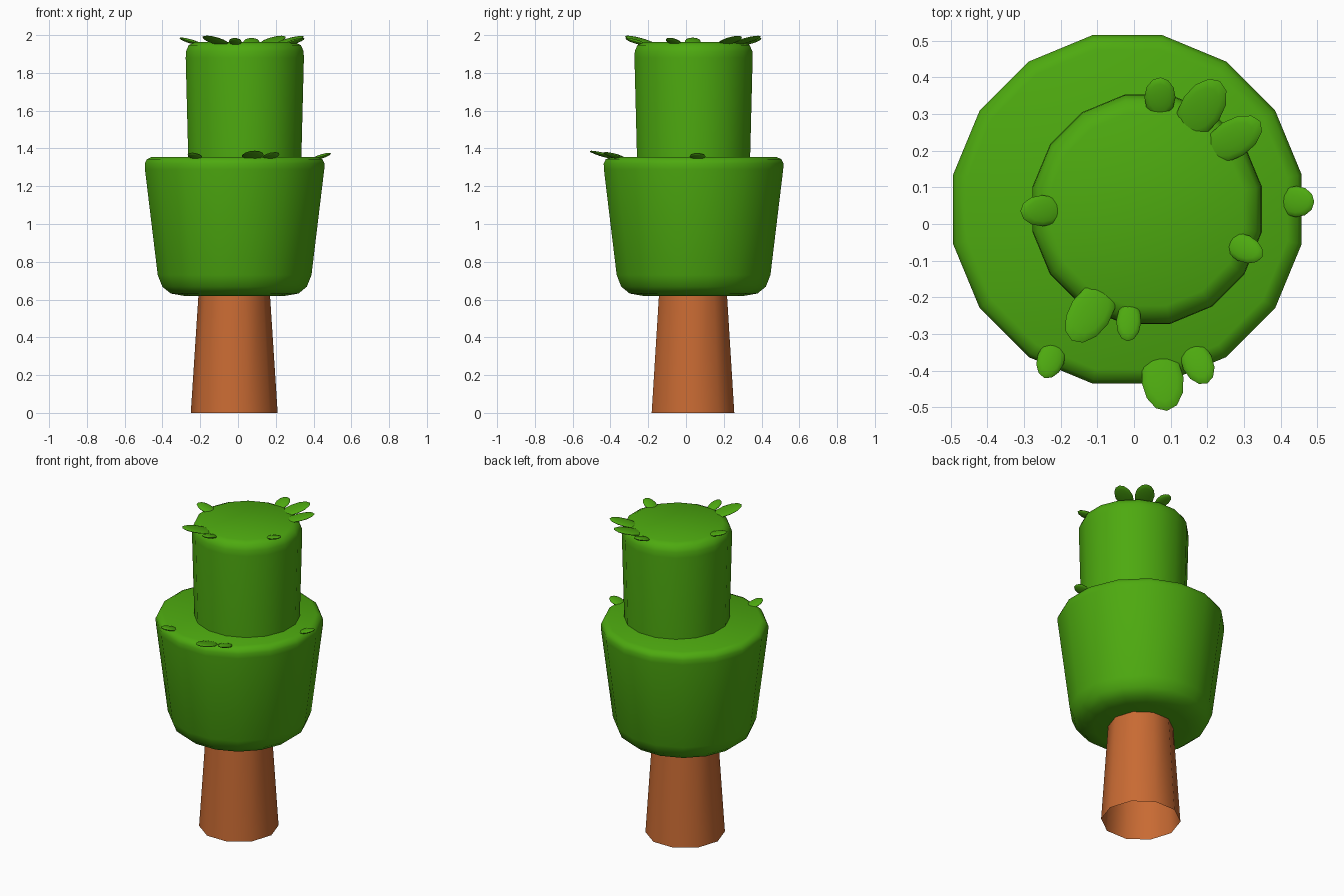
import bpy, bmesh, math
from mathutils import Matrix, Vector

if "Cube" in bpy.data.objects:
    bpy.data.objects.remove(bpy.data.objects["Cube"])


def material(name, rgb):
    m = bpy.data.materials.new(name)
    m.diffuse_color = (*rgb, 1)
    m.use_nodes = True
    m.node_tree.nodes["Principled BSDF"].inputs["Base Color"].default_value = m.diffuse_color
    return m


GREEN = material("leaf green", (0.075, 0.40, 0.005))
BROWN = material("bark brown", (0.58, 0.145, 0.033))


def finish(bm, name, mat, angle):
    me = bpy.data.meshes.new(name)
    bm.to_mesh(me)
    bm.free()
    me.materials.append(mat)
    ob = bpy.data.objects.new(name, me)
    bpy.context.collection.objects.link(ob)
    bpy.ops.object.select_all(action='DESELECT')
    bpy.context.view_layer.objects.active = ob
    ob.select_set(True)
    bpy.ops.object.shade_smooth_by_angle(angle=math.radians(angle))
    return ob


def turned(name, centre, profile, sides, phase, mat, caps, angle=45):
    """Stack of rings given as (radius, z), joined by quads."""
    bm = bmesh.new()
    rings = []
    for r, z in profile:
        rings.append([bm.verts.new((centre[0] + r * math.cos(a), centre[1] + r * math.sin(a), z))
                      for a in (2 * math.pi * (i + phase) / sides for i in range(sides))])
    for lo, hi in zip(rings, rings[1:]):
        for i in range(sides):
            j = (i + 1) % sides
            bm.faces.new((lo[i], lo[j], hi[j], hi[i]))
    if caps:
        bm.faces.new(rings[0][::-1])
        bm.faces.new(rings[-1])
    return finish(bm, name, mat, angle)


def leaf(name, base, tip, width, z):
    """Flattened ellipsoid rising outwards from the rim of a tier."""
    b, t = Vector((*base, z - 0.008)), Vector((*tip, z))
    length = (t - b).length
    t.z += 0.21 * length
    b -= (t - b) * 0.2                      # tuck the inner end into the tier
    x = (t - b).normalized()
    y = Vector((0, 0, 1)).cross(x).normalized()
    rot = Matrix((x, y, x.cross(y))).transposed().to_4x4()
    size = Matrix.Diagonal(((t - b).length / 2, width / 2, 0.011, 1))
    bm = bmesh.new()
    bmesh.ops.create_uvsphere(bm, u_segments=12, v_segments=8, radius=1,
                              matrix=Matrix.Translation((b + t) / 2) @ rot @ size)
    finish(bm, name, GREEN, 60)


# Trunk: open tapered tube
turned("trunk", (-0.02, 0.037), [(0.23, 0), (0.187, 0.66)], 10, 0, BROWN, False)

# Two rounded foliage tiers
turned("lower_foliage", (-0.018, 0.04),
       [(0.275, 0.62), (0.345, 0.632), (0.39, 0.668), (0.415, 0.73),
        (0.484, 1.29), (0.485, 1.32), (0.474, 1.343), (0.445, 1.356)],
       16, 0.5, GREEN, True)
turned("upper_foliage", (0.036, 0.04),
       [(0.304, 1.30), (0.319, 1.88), (0.317, 1.915), (0.303, 1.947), (0.268, 1.963)],
       16, 0.5, GREEN, True)

# Leaves sprouting at the rims: base, tip, width
UPPER = [((0.07, 0.31), (0.072, 0.40), 0.085), ((0.15, 0.265), (0.235, 0.39), 0.115),
         ((0.22, 0.20), (0.345, 0.28), 0.105), ((-0.21, 0.037), (-0.31, 0.035), 0.085),
         ((0.265, -0.05), (0.35, -0.09), 0.075), ((-0.085, -0.19), (-0.17, -0.318), 0.115),
         ((-0.012, -0.23), (-0.018, -0.32), 0.068)]
LOWER = [((-0.215, -0.335), (-0.245, -0.42), 0.075), ((0.07, -0.37), (0.09, -0.51), 0.115),
         ((0.155, -0.34), (0.2, -0.435), 0.085), ((0.41, 0.062), (0.492, 0.06), 0.085)]
for label, leaves, z in (("upper", UPPER, 1.963), ("lower", LOWER, 1.356)):
    for i, (base, tip, width) in enumerate(leaves):
        leaf(f"{label}_leaf_{i + 1}", base, tip, width, z)
